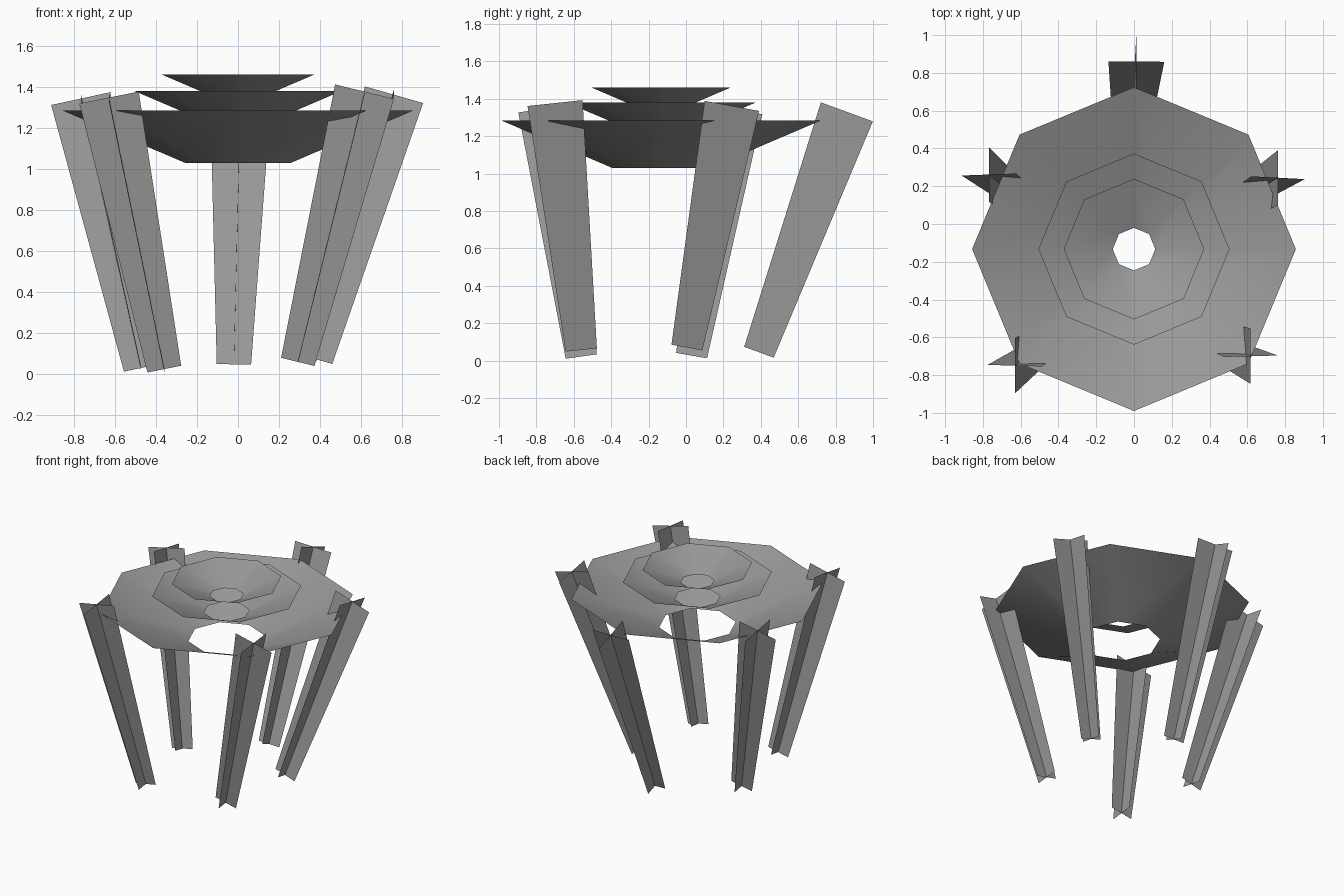
import bpy
import bmesh
import math
from mathutils import Vector

if "Cube" in bpy.data.objects:
    bpy.data.objects.remove(bpy.data.objects["Cube"])

grey = bpy.data.materials.new("mid_grey")
grey.diffuse_color = (0.32, 0.32, 0.32, 1)
grey.use_nodes = True
grey.node_tree.nodes["Principled BSDF"].inputs["Base Color"].default_value = grey.diffuse_color


def finish(bm, name, smooth=False):
    mesh = bpy.data.meshes.new(name)
    bm.to_mesh(mesh)
    bm.free()
    mesh.materials.append(grey)
    for p in mesh.polygons:
        p.use_smooth = smooth
    ob = bpy.data.objects.new(name, mesh)
    bpy.context.collection.objects.link(ob)
    return ob


def make_bowl(name, radius, rim_z, sides=8, centre_y=-0.133):
    """Open eight-sided funnel; every tier has the same proportions."""
    bm = bmesh.new()
    rings = []
    for r, z in ((radius * 0.303, rim_z - radius * 0.298), (radius, rim_z)):
        rings.append([bm.verts.new((r * math.cos(2 * math.pi * i / sides),
                                    centre_y + r * math.sin(2 * math.pi * i / sides), z))
                      for i in range(sides)])
    low, high = rings
    for i in range(sides):
        j = (i + 1) % sides
        bm.faces.new((low[i], high[i], high[j], low[j]))
    bm.normal_update()
    for f in bm.faces:
        if f.normal.z < 0:
            f.normal_flip()
    return finish(bm, name, smooth=True)


def make_leg(name, foot, head, foot_half=0.084, head_half=0.148):
    """Two crossed, tapering sheets around a leaning axis."""
    foot, head = Vector(foot), Vector(head)
    d = (head - foot).normalized()
    v = Vector((0, d.z, -d.y)).normalized()
    u = v.cross(d)
    bm = bmesh.new()
    foot_c, head_c = bm.verts.new(foot), bm.verts.new(head)
    for side in (u, v, -u, -v):
        a = bm.verts.new(foot + side * foot_half)
        b = bm.verts.new(head + side * head_half)
        bm.faces.new((foot_c, a, b, head_c))
    return finish(bm, name)


# Stacked funnel tiers
make_bowl("lower_bowl", 0.857, 1.285)
make_bowl("middle_bowl", 0.506, 1.38)
make_bowl("upper_bowl", 0.372, 1.46)

# Five leaning legs
make_leg("back_leg", (-0.02, 0.39, 0.045), (0.0125, 0.86, 1.33))
make_leg("back_right_leg", (0.38, 0.005, 0.07), (0.762, 0.245, 1.362))
make_leg("back_left_leg", (-0.475, 0.03, 0.027), (-0.768, 0.262, 1.343))
make_leg("front_right_leg", (0.292, -0.56, 0.057), (0.618, -0.70, 1.377))
make_leg("front_left_leg", (-0.36, -0.56, 0.022), (-0.63, -0.75, 1.348))
